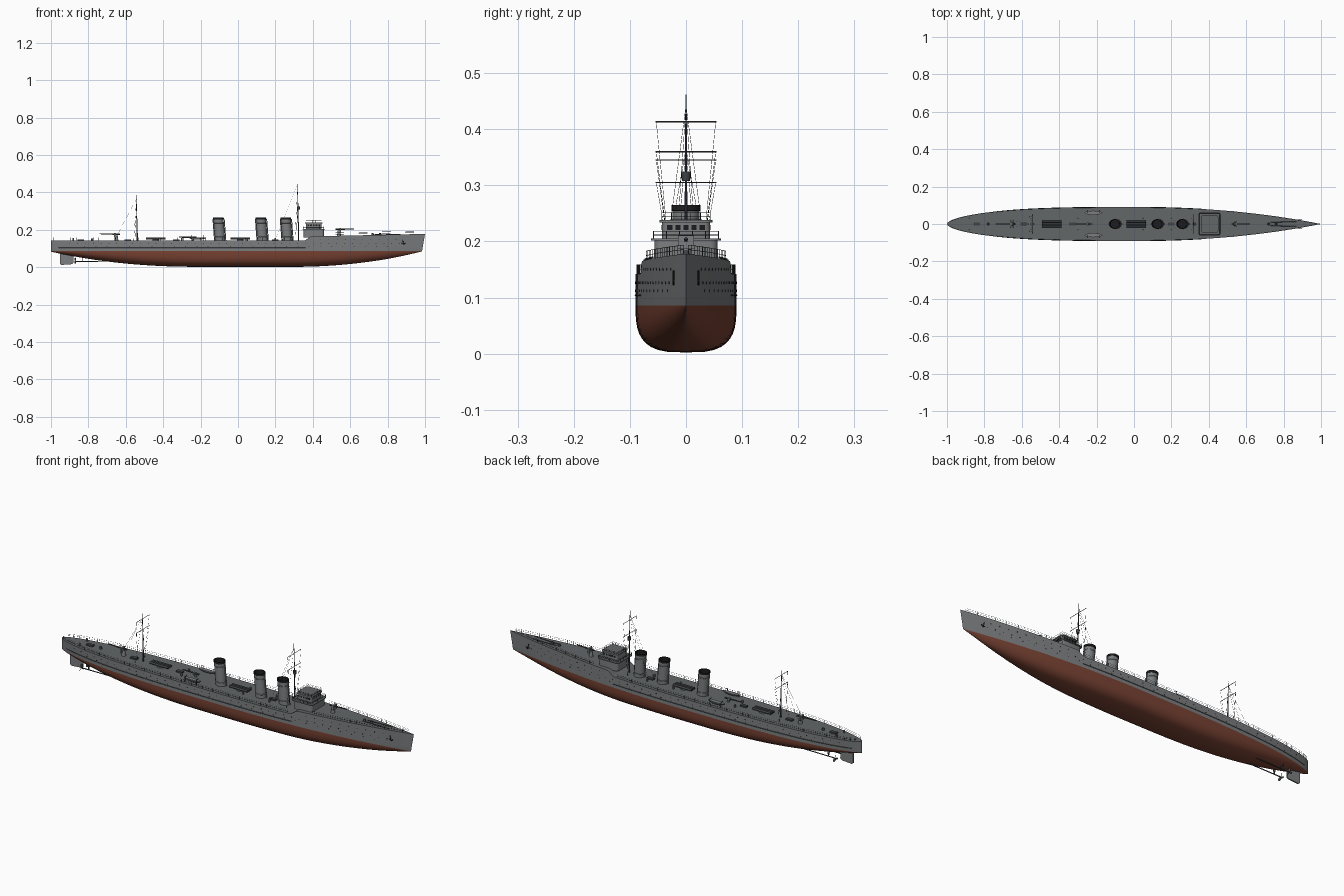
import bpy, bmesh, math
from mathutils import Vector, Matrix

if "Cube" in bpy.data.objects:
    bpy.data.objects.remove(bpy.data.objects["Cube"])

def material(name, c):
    m = bpy.data.materials.new(name)
    m.diffuse_color = (*c, 1)
    m.use_nodes = True
    m.node_tree.nodes["Principled BSDF"].inputs["Base Color"].default_value = m.diffuse_color
    return m

GREY = material("hull grey", (0.20, 0.21, 0.215))
DECK = material("deck grey", (0.125, 0.135, 0.14))
RED = material("underwater red", (0.19, 0.055, 0.033))
BLACK = material("black", (0.012, 0.012, 0.013))
DARK = material("dark fittings", (0.055, 0.058, 0.06))

def finish(name, bm, *mats):
    bmesh.ops.recalc_face_normals(bm, faces=bm.faces[:])
    me = bpy.data.meshes.new(name)
    bm.to_mesh(me)
    bm.free()
    for m in mats:
        me.materials.append(m)
    ob = bpy.data.objects.new(name, me)
    bpy.context.collection.objects.link(ob)
    return ob

def add_rod(bm, a, b, r, sides=4, r2=None):
    a, b = Vector(a), Vector(b)
    d = b - a
    mat = Matrix.Translation((a + b) / 2) @ d.to_track_quat('Z', 'Y').to_matrix().to_4x4()
    bmesh.ops.create_cone(bm, cap_ends=True, segments=sides, radius1=r,
                          radius2=r if r2 is None else r2, depth=d.length, matrix=mat)

def rods(name, segs, r, mat, sides=4):
    bm = bmesh.new()
    for a, b in segs:
        add_rod(bm, a, b, r, sides)
    return finish(name, bm, mat)

def rod(name, a, b, r, mat, sides=12, r2=None):
    bm = bmesh.new()
    add_rod(bm, a, b, r, sides, r2)
    return finish(name, bm, mat)

def box(name, loc, size, mat, bevel=0.0, top=None):
    bm = bmesh.new()
    bmesh.ops.create_cube(bm, size=1, matrix=Matrix.Translation(loc) @ Matrix.Diagonal((*size, 1)))
    if bevel:
        edges = [e for e in bm.edges if abs(e.verts[0].co.z - e.verts[1].co.z) > 1e-5]
        bmesh.ops.bevel(bm, geom=edges, offset=bevel, segments=3, affect='EDGES', profile=0.5)
    bm.normal_update()
    if top:
        for f in bm.faces:
            f.material_index = int(f.normal.z > 0.9)
    return finish(name, bm, mat, *([top] if top else []))

# Hull shape rules
WL = 0.086
def beam(x):
    return 0.09 * (1 - x ** 2.2) if x > 0 else 0.09 * max(0, 1 - (-x) ** 3) ** 0.57
def deck(x):
    if x < 0.35:
        return 0.142
    t = min(1, (x - 0.35) / 0.045)
    return 0.142 + 0.023 * t * t * (3 - 2 * t) + 0.013 * max(0, x - 0.395) / 0.605
def keel(x):
    if x > 0.3:
        return 0.002 + 0.083 * ((x - 0.3) / 0.7) ** 2
    return 0.002 + 0.081 * (max(0, -x - 0.2) / 0.8) ** 2.2
def side(x, z):
    b = beam(x)
    bw = b * (1 - (0.2 * x ** 4 if x > 0 else 0.25 * x ** 8))
    if z >= WL:
        return bw + (b - bw) * min(1, (z - WL) / (deck(x) - WL))
    t = (z - keel(x)) / (WL - keel(x))
    n = 3.1 - (1.8 if x > 0 else 1.3) * x * x
    return bw * max(0, 1 - (1 - t) ** n) ** (1 / n)

# Hull loft
xs = [-math.cos(math.pi * i / 90) for i in range(91)]
xs = sorted(xs + [0.355, 0.365, 0.375, 0.385, 0.395])
bm = bmesh.new()
rings = []
for x in xs:
    k, d = keel(x), deck(x)
    zs = [k + (WL - k) * (i / 10) ** 1.8 for i in range(11)] + [WL + (d - WL) * i / 4 for i in range(1, 5)]
    half = []
    for z in zs:
        rake = 0.016 * max(0, (x - 0.8) / 0.2) * min(1, (d - z) / 0.09)
        half.append((x - rake, side(x, z), z))
    ring = [bm.verts.new((a, -b, c)) for a, b, c in reversed(half)]
    ring += [bm.verts.new(p) for p in half[1:]]
    rings.append(ring)
n = len(rings[0])
for r, s in zip(rings, rings[1:]):
    for j in range(n):
        q = (j + 1) % n
        f = bm.faces.new((r[j], r[q], s[q], s[j]))
        f.material_index = 1 if j == n - 1 else (2 if f.calc_center_median().z < WL - 1e-5 and 4 <= j < n - 5 else 0)
bmesh.ops.remove_doubles(bm, verts=bm.verts[:], dist=1e-5)
bmesh.ops.dissolve_degenerate(bm, edges=bm.edges[:], dist=1e-6)
finish("hull", bm, GREY, DECK, RED)

# Rubbing strake, portholes and deck rails, both sides
strake, ports, rails = [], [], []
for s in (-1, 1):
    pts = [(x, s * side(x, 0.104), 0.104) for x in [-0.96 + i * 0.033 for i in range(41)]]
    strake += list(zip(pts, pts[1:]))
    for z, x0, step, count in ((0.126, -0.9, 0.042, 43), (0.112, -0.82, 0.06, 28), (0.15, 0.44, 0.045, 10)):
        for i in range(count):
            x = x0 + i * step
            w = side(x, z)
            ports.append(((x, s * (w - 0.002), z), (x, s * (w + 0.0008), z)))
    for x0, x1 in ((-0.985, 0.34), (0.47, 0.97)):
        m = round((x1 - x0) / 0.03)
        posts = [x0 + (x1 - x0) * i / m for i in range(m + 1)]
        base = [Vector((x, s * (beam(x) - 0.002), deck(x))) for x in posts]
        for p in base:
            rails.append((p, p + Vector((0, 0, 0.016))))
        for h in (0.008, 0.016):
            up = Vector((0, 0, h))
            rails += [(a + up, b + up) for a, b in zip(base, base[1:])]
rods("rubbing_strake", strake, 0.0014, DARK)
rods("portholes", ports, 0.0022, BLACK, 8)
rods("deck_rails", rails, 0.0005, DARK)

# Funnels: raked oval tubes with a black rim and open top
for i, fx in enumerate((-0.095, 0.132, 0.265)):
    bm = bmesh.new()
    prof = [(0.138, 1), (0.158, 1), (0.159, 1.05), (0.162, 1.05), (0.163, 1), (0.235, 1), (0.236, 1.04),
            (0.239, 1.04), (0.24, 1), (0.254, 1), (0.255, 1.06), (0.265, 1.06), (0.265, 0.93), (0.225, 0.9)]
    loops = []
    for z, k in prof:
        cx = fx - 0.08 * (z - 0.14)
        loops.append([bm.verts.new((cx + 0.027 * k * math.cos(a), 0.0245 * k * math.sin(a), z))
                      for a in [2 * math.pi * j / 28 for j in range(28)]])
    for li, (p, q) in enumerate(zip(loops, loops[1:])):
        for j in range(28):
            f = bm.faces.new((p[j], p[(j + 1) % 28], q[(j + 1) % 28], q[j]))
            f.material_index = int(li >= 9)
    bm.faces.new(loops[-1]).material_index = 1
    finish(f"funnel_{i+1}", bm, GREY, BLACK)
    rods(f"steam_pipes_{i+1}", [((fx + dx, y, 0.14), (fx + dx - 0.009, y, 0.258))
                                for dx, y in ((0.03, 0), (-0.03, 0))], 0.0025, GREY, 8)

# Bridge: lower house, platform, wheelhouse, windows
box("bridge_lower", (0.405, 0, 0.181), (0.108, 0.112, 0.042), GREY, 0.012, DECK)
box("bridge_platform", (0.404, 0, 0.2035), (0.12, 0.124, 0.004), GREY, 0.014, DECK)
box("wheelhouse", (0.405, 0, 0.219), (0.084, 0.086, 0.03), GREY, 0.010)
box("wheelhouse_roof", (0.405, 0, 0.236), (0.092, 0.094, 0.004), GREY, 0.012, DECK)
for i in range(5):
    o = (i - 2) * 0.0145
    box(f"front_window_{i}", (0.447, o, 0.225), (0.001, 0.009, 0.009), BLACK)
    for s in (-1, 1):
        box(f"side_window_{i}_{s}", (0.405 + o, s * 0.043, 0.225), (0.009, 0.001, 0.009), BLACK)
def railing(name, cx, hx, hy, z, h):
    c = [Vector((cx + a * hx, b * hy, z)) for a, b in ((-1, -1), (1, -1), (1, 1), (-1, 1))]
    segs = []
    for a, b in zip(c, c[1:] + c[:1]):
        segs += [(a + Vector((0, 0, k)), b + Vector((0, 0, k))) for k in (h / 2, h)]
        segs += [(a.lerp(b, i / 5), a.lerp(b, i / 5) + Vector((0, 0, h))) for i in range(5)]
    rods(name, segs, 0.0006, DARK)
railing("roof_rail", 0.405, 0.042, 0.043, 0.237, 0.014)
railing("platform_rail", 0.404, 0.055, 0.058, 0.205, 0.013)

# Masts with yards and rigging
def mast(name, x, top, base, yards, stay):
    rod(name, (x, 0, base), (x - 0.006, 0, top), 0.0035, DARK, 10, 0.001)
    segs, ropes = [], []
    for z in yards:
        segs.append(((x - 0.004, -0.054, z), (x - 0.004, 0.054, z)))
        for s in (-1, 1):
            ropes.append(((x - 0.004, s * 0.053, z), (x - 0.012, s * 0.028, base + 0.02)))
    for s in (-1, 1):
        ropes.append(((x - 0.005, 0, top - 0.02), (x - 0.02, s * 0.04, base)))
        ropes.append(((x - 0.005, 0, top - 0.02), (stay[0], s * 0.02, stay[1])))
    rods(name + "_yards", segs, 0.0012, DARK, 6)
    rods(name + "_rigging", ropes, 0.0004, BLACK, 3)
mast("foremast", 0.324, 0.462, 0.14, (0.413, 0.345), (0.2, 0.145))
mast("mainmast", -0.538, 0.385, 0.14, (0.36, 0.305), (-0.66, 0.145))
rod("crows_nest", (0.323, 0, 0.308), (0.323, 0, 0.325), 0.007, DARK, 12, 0.009)

# Deck guns with pedestal, shield and barrel
def gun(name, x, z, d, length, big=1):
    rod(name + "_pedestal", (x, 0, z - 0.002), (x, 0, z + 0.028 * big), 0.011 * big, GREY, 16, 0.007 * big)
    box(name + "_shield", (x + d * 0.007, 0, z + 0.030 * big), (0.010, 0.028 * big, 0.024 * big), GREY)
    rod(name + "_barrel", (x - d * 0.018, 0, z + 0.034 * big), (x + d * length, 0, z + 0.037 * big), 0.0042, DARK, 10, 0.0025)
gun("fore_gun", 0.54, deck(0.54), 1, 0.08)
gun("aft_gun", -0.65, 0.142, -1, 0.09)
gun("midship_gun", -0.24, 0.142, -1, 0.075, 0.5)

# Torpedo tubes: three barrels on a turntable
for i, x in enumerate((-0.44, 0.012)):
    rod(f"tube_turntable_{i}", (x, 0, 0.14), (x, 0, 0.148), 0.018, GREY, 20)
    rods(f"torpedo_tubes_{i}", [((x - 0.052, y, 0.153), (x + 0.052, y, 0.153))
                                for y in (-0.012, 0, 0.012)], 0.0055, DARK, 12)

# Ship's boats on davits
for s in (-1, 1):
    bm = bmesh.new()
    bmesh.ops.create_uvsphere(bm, u_segments=20, v_segments=12, radius=1)
    bmesh.ops.bisect_plane(bm, geom=bm.verts[:] + bm.edges[:] + bm.faces[:], plane_co=(0, 0, 0),
                           plane_no=(0, 0, 1), clear_outer=True)
    bmesh.ops.holes_fill(bm, edges=[e for e in bm.edges if e.is_boundary])
    bmesh.ops.transform(bm, matrix=Matrix.Translation((-0.217, s * 0.06, 0.16)) @ Matrix.Diagonal((0.048, 0.011, 0.013, 1)), verts=bm.verts[:])
    finish(f"boat_{s}", bm, GREY)
    rods(f"davits_{s}", [g for x in (-0.25, -0.184) for g in
         (((x, s * 0.074, 0.14), (x, s * 0.074, 0.168)), ((x, s * 0.074, 0.168), (x, s * 0.058, 0.172)))], 0.0015, DARK, 6)

# Small deck fittings: hatches, winches, capstans, vents, poles
for i, x in enumerate((-0.84, -0.59, -0.33, 0.2)):
    box(f"hatch_{i}", (x, 0, 0.145), (0.035, 0.018, 0.008), DARK)
for i, x in enumerate((-0.78, 0.72, 0.76)):
    rod(f"capstan_{i}", (x, 0, deck(x)), (x, 0, deck(x) + 0.011), 0.007, DARK, 12, 0.005)
for i, x in enumerate((-0.88, -0.3, 0.05, 0.2)):
    for s in (-1, 1):
        rod(f"vent_{i}_{s}", (x, s * 0.03, 0.14), (x, s * 0.03, 0.156), 0.004, GREY, 10)
rods("anchor_chains", [((0.73, s * 0.009, deck(0.8) + 0.001), (0.87, s * 0.013, deck(0.87) + 0.001)) for s in (-1, 1)], 0.0015, DARK)
for s in (-1, 1):
    y = s * (side(0.885, 0.135) + 0.002)
    rods(f"anchor_{s}", [((0.885, y, 0.124), (0.88, y, 0.148)),
                         ((0.875, y, 0.13), (0.886, y, 0.123)), ((0.886, y, 0.123), (0.896, y, 0.131))], 0.002, BLACK, 6)

# Rudder, shafts and propellers
bm = bmesh.new()
outline = ((-0.952, 0.075), (-0.88, 0.068), (-0.88, 0.022), (-0.89, 0.016), (-0.945, 0.012), (-0.952, 0.018))
face = bm.faces.new([bm.verts.new((x, -0.003, z)) for x, z in outline])
ext = bmesh.ops.extrude_face_region(bm, geom=[face])
bmesh.ops.translate(bm, vec=(0, 0.006, 0), verts=[v for v in ext["geom"] if isinstance(v, bmesh.types.BMVert)])
finish("rudder", bm, GREY)
for s in (-1, 1):
    y = s * 0.028
    rods(f"shaft_{s}", [((-0.5, y, 0.033), (-0.875, y, 0.031)), ((-0.83, y, 0.031), (-0.83, y * 0.6, 0.062)),
                        ((-0.83, y, 0.031), (-0.83, y * 1.2, 0.066))], 0.0025, DARK, 8)
    bm = bmesh.new()
    for a in range(3):
        m = (Matrix.Translation((-0.87, y, 0.031)) @ Matrix.Rotation(a * math.tau / 3, 4, 'X') @ Matrix.Translation((0, 0, 0.011))
             @ Matrix.Rotation(s * 0.6, 4, 'Z') @ Matrix.Diagonal((0.0012, 0.0065, 0.010, 1)))
        bmesh.ops.create_uvsphere(bm, u_segments=10, v_segments=8, radius=1, matrix=m)
    finish(f"propeller_{s}", bm, DARK)

# Smooth shading with sharp edges kept
bpy.ops.object.select_all(action='SELECT')
bpy.context.view_layer.objects.active = bpy.data.objects["hull"]
bpy.ops.object.shade_smooth_by_angle(angle=math.radians(35))
